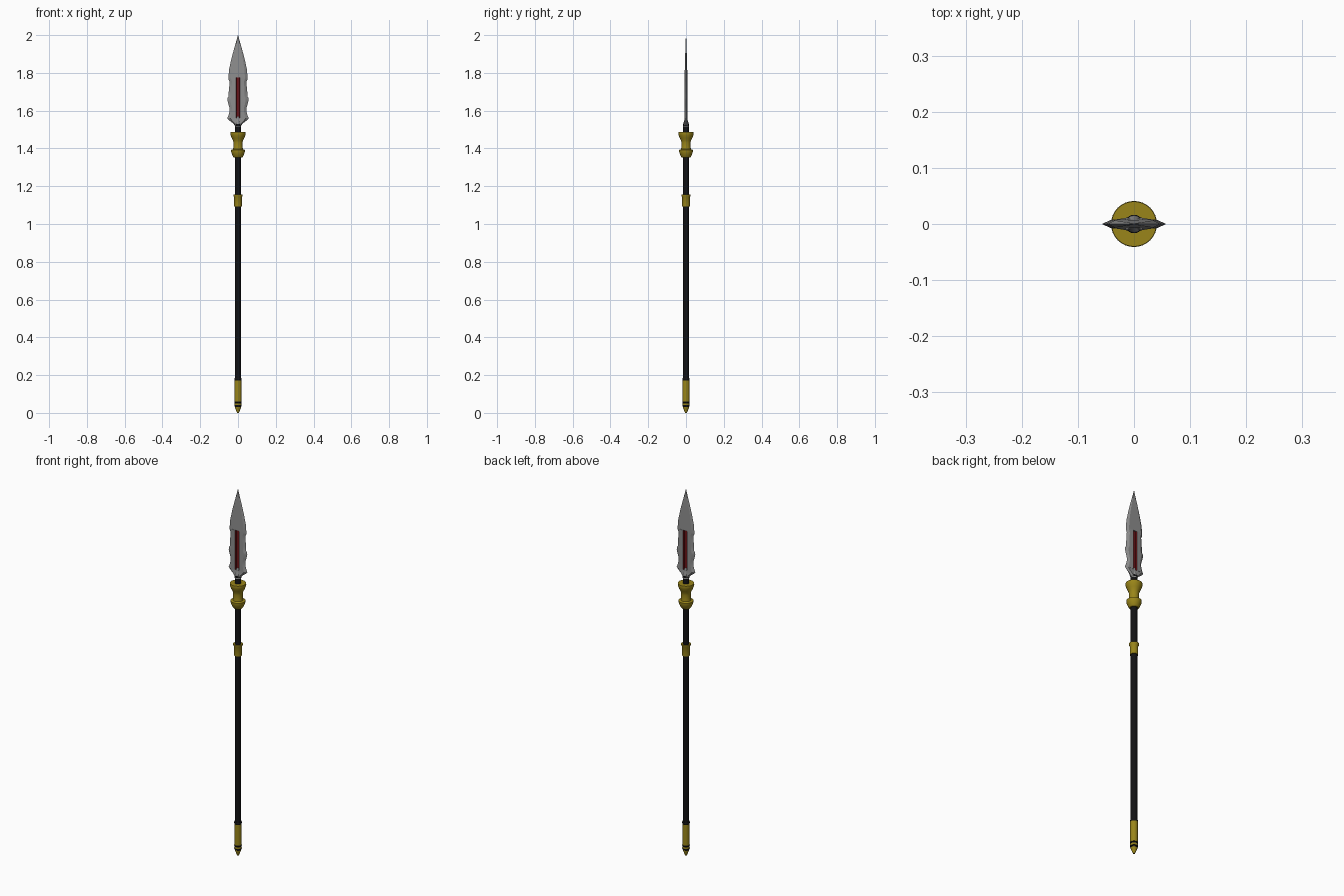
import bpy, bmesh, math

if "Cube" in bpy.data.objects:
    bpy.data.objects.remove(bpy.data.objects["Cube"])

def material(name, rgb):
    m = bpy.data.materials.new(name)
    m.diffuse_color = (*rgb, 1)
    m.use_nodes = True
    m.node_tree.nodes["Principled BSDF"].inputs["Base Color"].default_value = m.diffuse_color
    return m

GOLD = material("gold", (0.32, 0.235, 0.01))
BLACK = material("black", (0.006, 0.006, 0.007))
STEEL = material("steel", (0.27, 0.27, 0.27))
RED = material("dark_red", (0.14, 0.006, 0.008))

def finish(bm, name, mats, angle=30):
    bmesh.ops.remove_doubles(bm, verts=bm.verts, dist=1e-5)
    bmesh.ops.recalc_face_normals(bm, faces=bm.faces)
    me = bpy.data.meshes.new(name)
    bm.to_mesh(me)
    bm.free()
    for m in mats:
        me.materials.append(m)
    ob = bpy.data.objects.new(name, me)
    bpy.context.collection.objects.link(ob)
    bpy.ops.object.select_all(action='DESELECT')
    ob.select_set(True)
    bpy.context.view_layer.objects.active = ob
    bpy.ops.object.shade_smooth_by_angle(angle=math.radians(angle))
    return ob

def lathe(name, mat, profile, n=32):
    """Revolve (radius, z) points, listed bottom to top, around z."""
    bm = bmesh.new()
    pts = [(0, profile[0][1])] + profile + [(0, profile[-1][1])]
    rings = [[bm.verts.new((r * math.cos(2 * math.pi * i / n),
                            r * math.sin(2 * math.pi * i / n), z))
              for i in range(n)] if r > 0 else [bm.verts.new((0, 0, z))]
             for r, z in pts]
    for a, b in zip(rings, rings[1:]):
        if len(a) == 1 and len(b) == 1:
            continue
        for i in range(n):
            j = (i + 1) % n
            if len(a) == 1:
                bm.faces.new((a[0], b[j], b[i]))
            elif len(b) == 1:
                bm.faces.new((a[i], a[j], b[0]))
            else:
                bm.faces.new((a[i], a[j], b[j], b[i]))
    return finish(bm, name, [mat])

# Shaft
lathe("shaft", BLACK, [(0.016, 0.03), (0.016, 1.53)])

# Butt cap with dark bands and a pointed foot
lathe("butt_point", GOLD, [(0.005, 0.0), (0.016, 0.028), (0.016, 0.034)])
lathe("butt_ring", GOLD, [(0.018, 0.041), (0.018, 0.05)])
lathe("butt_sleeve", GOLD, [(0.0185, 0.06), (0.0185, 0.172)])
for i, (lo, hi) in enumerate([(0.034, 0.041), (0.05, 0.06), (0.172, 0.186)]):
    lathe(f"butt_band_{i + 1}", BLACK, [(0.0175, lo), (0.0195, (lo + hi) / 2), (0.0175, hi)])

# Grip ring
lathe("grip_ring", GOLD, [(0.02, 1.093), (0.02, 1.142), (0.0245, 1.15), (0.0245, 1.155)])

# Flared collar under the blade
lathe("collar", GOLD, [
    (0.022, 1.352), (0.027, 1.358), (0.033, 1.372), (0.037, 1.384), (0.037, 1.392),
    (0.026, 1.396), (0.024, 1.41), (0.024, 1.43), (0.026, 1.442), (0.033, 1.455),
    (0.039, 1.47), (0.041, 1.48), (0.040, 1.487)])

# Blade socket
lathe("blade_socket", STEEL, [(0.0165, 1.515), (0.015, 1.53), (0.009, 1.55), (0.006, 1.57)])

# Blade: rows of (z, half width, half thickness), recessed red channel inside G0..G1
G0, G1 = 1.56, 1.775
rows = [(1.518, 0.014, 0.012), (1.535, 0.028, 0.010), (1.548, 0.046, 0.008),
        (1.56, 0.057, 0.0075), (1.575, 0.050, 0.0075), (1.595, 0.045, 0.0075),
        (1.615, 0.045, 0.0075), (1.635, 0.051, 0.0075), (1.655, 0.056, 0.0075),
        (1.668, 0.055, 0.0075), (1.675, 0.049, 0.0075), (1.70, 0.049, 0.0075),
        (1.73, 0.046, 0.0075), (1.755, 0.045, 0.0075), (1.765, 0.050, 0.0075),
        (1.775, 0.051, 0.0075), (1.82, 0.047, 0.0065), (1.87, 0.036, 0.005),
        (1.92, 0.023, 0.0035), (1.965, 0.010, 0.002), (2.0, 0.0008, 0.0006)]
bm = bmesh.new()

def blade_row(z, w, t, sunk):
    g = min(0.011, 0.4 * w)
    floor = 0.002 if sunk else t
    half = [(-w, 0), (-0.72 * w, t), (-g, t * (1.15 if sunk else 1)),
            (-0.8 * g, floor), (0.8 * g, floor), (g, t * (1.15 if sunk else 1)),
            (0.72 * w, t), (w, 0)]
    loop = half + [(x, -y) for x, y in half[-2:0:-1]]
    return [bm.verts.new((x, y, z)) for x, y in loop]

loops = []
for z, w, t in rows:
    if z == G0:
        loops += [(blade_row(z, w, t, False), False), (blade_row(z, w, t, True), True)]
    elif z == G1:
        loops += [(blade_row(z, w, t, True), True), (blade_row(z, w, t, False), False)]
    else:
        loops.append((blade_row(z, w, t, G0 < z < G1), G0 < z < G1))
N = len(loops[0][0])
for (a, sa), (b, sb) in zip(loops, loops[1:]):
    for i in range(N):
        j = (i + 1) % N
        if sa != sb and i in (0, 6, 7, 13):
            continue  # doubled row: outer part coincides
        f = bm.faces.new((a[i], a[j], b[j], b[i]))
        if sa and sb and i in (2, 3, 4, 9, 10, 11):
            f.material_index = 1
bm.faces.new(loops[0][0][::-1])
bm.faces.new(loops[-1][0])
finish(bm, "blade", [STEEL, RED], 20)
